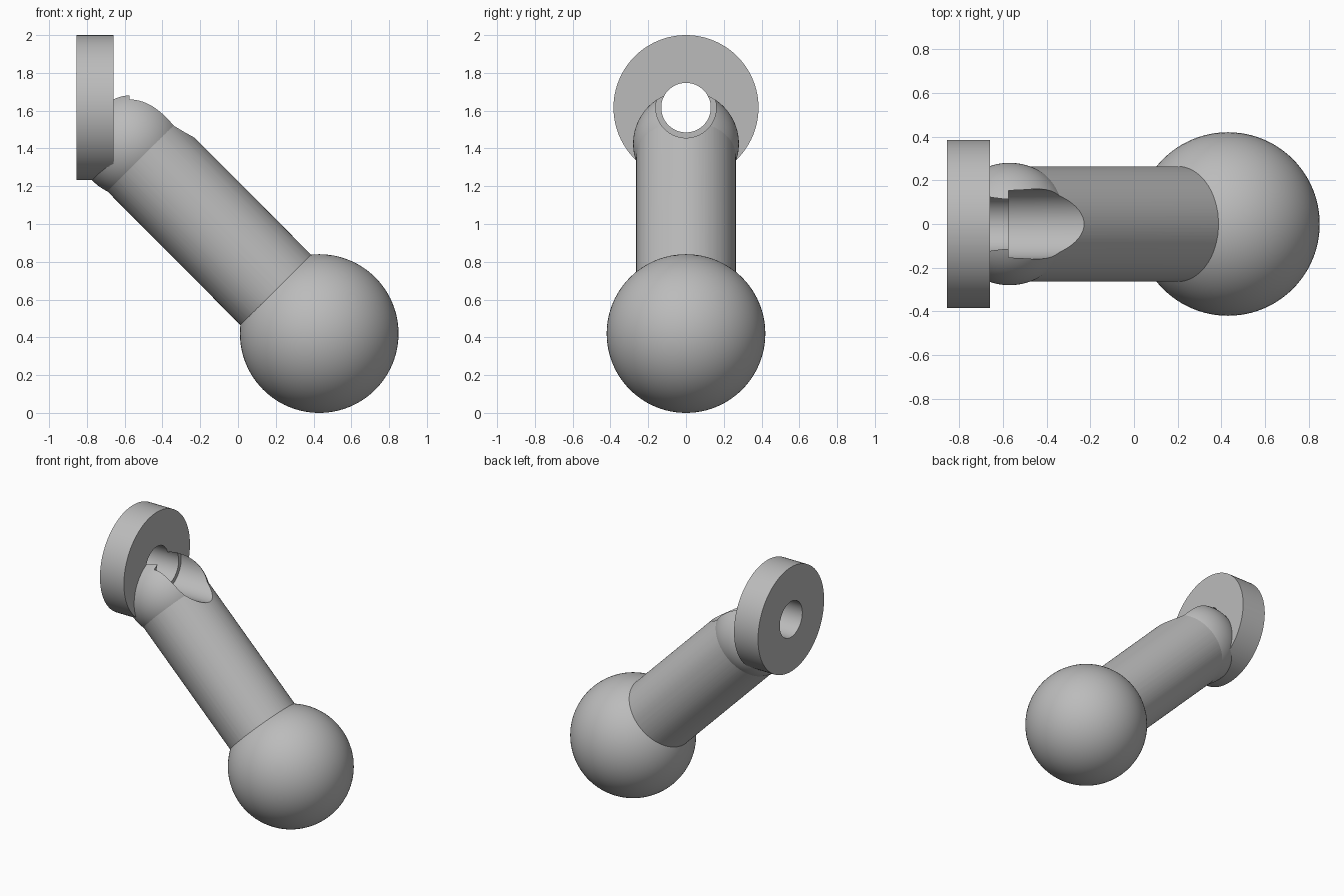
import bpy, math
from mathutils import Vector

if "Cube" in bpy.data.objects:
    bpy.data.objects.remove(bpy.data.objects["Cube"])

grey = bpy.data.materials.new("plain grey")
grey.diffuse_color = (0.5, 0.5, 0.5, 1)
grey.use_nodes = True
grey.node_tree.nodes["Principled BSDF"].inputs["Base Color"].default_value = grey.diffuse_color

BALL = Vector((0.43, 0, 0.42))       # large ball centre
JOINT = Vector((-0.57, 0, 1.425))    # small ball centre
EYE_Z = 1.616                        # height of the bore axis


def finish(name):
    ob = bpy.context.object
    ob.name = name
    ob.data.materials.append(grey)
    return ob


def sphere(name, centre, radius):
    bpy.ops.mesh.primitive_uv_sphere_add(segments=96, ring_count=48, radius=radius, location=centre)
    return finish(name)


def rod(name, a, b, radius, sides=96):
    a, b = Vector(a), Vector(b)
    d = b - a
    bpy.ops.mesh.primitive_cylinder_add(vertices=sides, radius=radius, depth=d.length,
                                        location=(a + b) / 2,
                                        rotation=d.to_track_quat('Z', 'Y').to_euler())
    return finish(name)


def boolean(ob, cutter, operation):
    m = ob.modifiers.new("bool", 'BOOLEAN')
    m.operation, m.solver, m.object = operation, 'EXACT', cutter
    bpy.ops.object.select_all(action='DESELECT')
    bpy.context.view_layer.objects.active = ob
    ob.select_set(True)
    bpy.ops.object.modifier_apply(modifier=m.name)
    bpy.data.objects.remove(cutter)


# Slanted shaft with a ball at each end and an upright flange
body = rod("knob_body", BALL, JOINT, 0.264)
boolean(body, sphere("large_ball", BALL, 0.42), 'UNION')
boolean(body, sphere("joint_ball", JOINT, 0.28), 'UNION')
boolean(body, rod("flange", (-0.855, 0, EYE_Z), (-0.66, 0, EYE_Z), 0.384), 'UNION')

# Through bore and wider counterbore for the fastener
boolean(body, rod("bore", (-1.2, 0, EYE_Z), (0.3, 0, EYE_Z), 0.131), 'DIFFERENCE')
boolean(body, rod("counterbore", (-0.575, 0, EYE_Z), (0.3, 0, EYE_Z), 0.16), 'DIFFERENCE')

# Smooth the round surfaces, keep the cut edges crisp
bpy.ops.object.select_all(action='DESELECT')
bpy.context.view_layer.objects.active = body
body.select_set(True)
bpy.ops.object.shade_smooth_by_angle(angle=math.radians(15))
